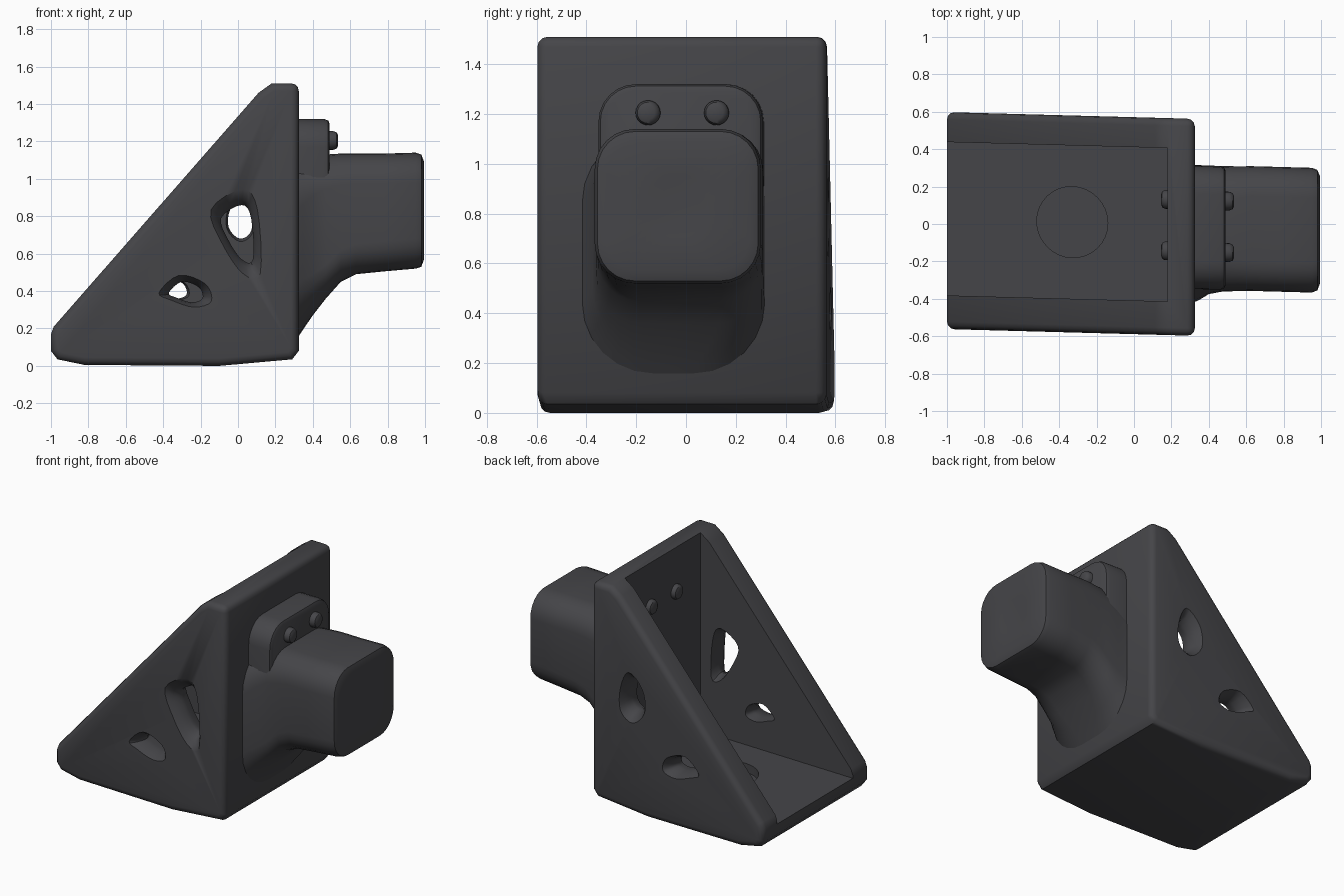
import bpy, bmesh, math
from mathutils import Vector

if "Cube" in bpy.data.objects:
    bpy.data.objects.remove(bpy.data.objects["Cube"])

mat = bpy.data.materials.new("charcoal grey")
mat.diffuse_color = (0.06, 0.06, 0.066, 1)
mat.use_nodes = True
mat.node_tree.nodes["Principled BSDF"].inputs["Base Color"].default_value = mat.diffuse_color


def make(name, rings):
    """Closed mesh lofted through equal-length rings of points."""
    bm = bmesh.new()
    vs = [[bm.verts.new(p) for p in r] for r in rings]
    n = len(rings[0])
    for a, b in zip(vs, vs[1:]):
        for i in range(n):
            j = (i + 1) % n
            bm.faces.new((a[i], a[j], b[j], b[i]))
    bm.faces.new(vs[0][::-1])
    bm.faces.new(vs[-1])
    bmesh.ops.recalc_face_normals(bm, faces=bm.faces)
    me = bpy.data.meshes.new(name)
    bm.to_mesh(me)
    bm.free()
    me.materials.append(mat)
    ob = bpy.data.objects.new(name, me)
    bpy.context.collection.objects.link(ob)
    return ob


def prism(name, pts, sections):
    """Loft an xz outline along y; sections are (y, scale about the centre)."""
    cx = sum(p[0] for p in pts) / len(pts)
    cz = sum(p[1] for p in pts) / len(pts)
    return make(name, [[(cx + (x - cx) * s, y, cz + (z - cz) * s) for x, z in pts] for y, s in sections])


def rounded(x, y0, y1, z0, z1, r):
    """Rounded rectangle section at x."""
    out = []
    for k, (cy, cz) in enumerate([(y1 - r, z1 - r), (y0 + r, z1 - r), (y0 + r, z0 + r), (y1 - r, z0 + r)]):
        for i in range(7):
            a = math.pi / 2 * (k + i / 6)
            out.append((x, cy + r * math.cos(a), cz + r * math.sin(a)))
    return out


def apply(ob, mod):
    bpy.context.view_layer.objects.active = ob
    bpy.ops.object.modifier_apply(modifier=mod.name)


def bevel(ob, w, ang=50, seg=3):
    m = ob.modifiers.new("bevel", 'BEVEL')
    m.width, m.segments, m.angle_limit = w, seg, math.radians(ang)
    apply(ob, m)


def cut(ob, cutter):
    m = ob.modifiers.new("cut", 'BOOLEAN')
    m.operation, m.solver, m.object = 'DIFFERENCE', 'EXACT', cutter
    apply(ob, m)
    bpy.data.objects.remove(cutter)


def smooth_closed(pts, n=4):
    """Closed Catmull-Rom curve through 2D points."""
    P = [Vector(p) for p in pts]
    out = []
    for i in range(len(P)):
        a, b, c, d = (P[(i + k) % len(P)] for k in (-1, 0, 1, 2))
        for s in range(n):
            t = s / n
            out.append(tuple(0.5 * (2 * b + (c - a) * t + (2 * a - 5 * b + 4 * c - d) * t**2
                                    + (3 * b - a - 3 * c + d) * t**3)))
    return out


# Triangular bracket with tray-like hollow
bracket = prism("bracket", [(-0.965, 0.035), (-0.82, 0.005), (-0.1, 0.0), (0.29, 0.035), (0.325, 0.08),
                            (0.325, 1.51), (0.18, 1.51), (0.11, 1.46), (-0.985, 0.21), (-1, 0.17), (-1, 0.08)],
                [(-0.58, 1), (0.58, 1)])
bevel(bracket, 0.04)
cut(bracket, prism("hollow_cutter", [(-1.2, 0.15), (0.18, 0.15), (0.18, 1.8), (-1.2, 1.8)],
                   [(-0.40, 1), (0.42, 1)]))

# Round recess in the floor
ring = [(-0.33 + 0.19 * math.cos(i * math.tau / 32), 0.01 + 0.19 * math.sin(i * math.tau / 32)) for i in range(32)]
cut(bracket, make("recess_cutter", [[(x, y, z) for x, y in ring] for z in (0.09, 0.3)]))

# Irregular openings in both side walls, dished on the outside
tall = [(-0.09, 0.79), (0.02, 0.86), (0.07, 0.79), (0.08, 0.57), (0.02, 0.57), (-0.05, 0.67)]
small = [(-0.37, 0.39), (-0.3, 0.45), (-0.21, 0.42), (-0.19, 0.36), (-0.25, 0.34), (-0.33, 0.365)]
tall_back = [(-0.05, 0.74), (-0.04, 0.84), (0.03, 0.9), (0.07, 0.82), (0.07, 0.72), (0.01, 0.68)]
small_back = [(x - 0.085, z + 0.02) for x, z in small]
dish = [(0.62, 1.75), (0.58, 1.55), (0.54, 1.2), (0.49, 1), (0.46, 1), (0.38, 1.3)]
for pts, side in ((tall, -1), (small, -1), (tall_back, 1), (small_back, 1)):
    cut(bracket, prism("opening_cutter", smooth_closed(pts), [(side * y, s) for y, s in dish]))

# Mounting pad on the back wall
pad = make("mounting_pad", [rounded(x, -0.33 + d, 0.33 - d, 0.46 + d, 1.32 - d, 0.15 - d)
                            for x, d in ((0.3, 0), (0.46, 0), (0.482, 0.008), (0.49, 0.025))])

# Peg flaring into the wall below and sideways
peg = make("peg", [rounded(*s) for s in (
    (0.30, -0.41, 0.335, 0.12, 1.13, 0.30), (0.345, -0.39, 0.333, 0.19, 1.13, 0.27),
    (0.40, -0.355, 0.332, 0.27, 1.13, 0.22), (0.47, -0.34, 0.332, 0.36, 1.13, 0.18),
    (0.55, -0.335, 0.332, 0.45, 1.135, 0.17), (0.63, -0.332, 0.335, 0.49, 1.135, 0.16),
    (0.78, -0.332, 0.335, 0.505, 1.135, 0.16), (0.95, -0.332, 0.335, 0.52, 1.14, 0.16),
    (0.98, -0.32, 0.325, 0.53, 1.13, 0.15), (0.995, -0.28, 0.29, 0.57, 1.09, 0.13),
    (0.98, -0.12, 0.12, 0.71, 0.95, 0.10))])


# Screw heads on the pad and inside the wall
def stud(name, x, y, z, r, h):
    c = [(r * math.cos(i * math.tau / 20), r * math.sin(i * math.tau / 20)) for i in range(20)]
    return make(name, [[(x + h * t, y + a * s, z + b * s) for a, b in c]
                       for t, s in ((-0.3, 1), (0.5, 1), (0.85, 0.85), (1, 0.55))])


studs = []
for y in (-0.13, 0.145):
    studs.append(stud("pad_screw", 0.485, y, 1.205, 0.05, 0.05))
    studs.append(stud("wall_screw", 0.185, y, 1.21, 0.05, -0.04))

# Slight skew of the whole piece, then smooth shading
for ob in [bracket, pad, peg] + studs:
    for v in ob.data.vertices:
        v.co.y -= 0.027 * (v.co.x + 0.33)
    bpy.ops.object.select_all(action='DESELECT')
    ob.select_set(True)
    bpy.context.view_layer.objects.active = ob
    bpy.ops.object.shade_smooth_by_angle(angle=math.radians(40))
